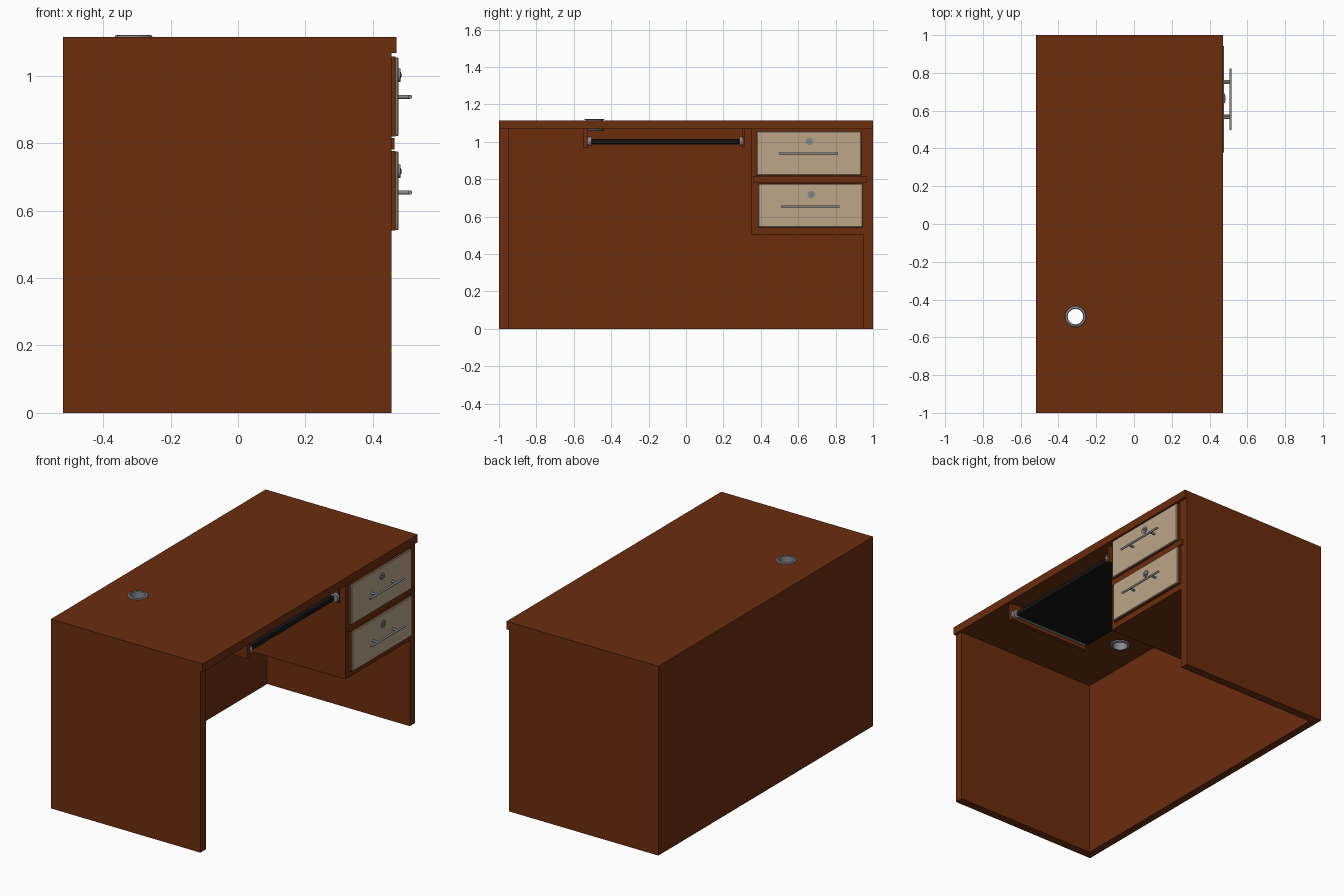
import bpy, bmesh, math
from mathutils import Matrix, Vector

if "Cube" in bpy.data.objects:
    bpy.data.objects.remove(bpy.data.objects["Cube"])


def material(name, rgb):
    m = bpy.data.materials.new(name)
    m.diffuse_color = (*rgb, 1)
    m.use_nodes = True
    m.node_tree.nodes["Principled BSDF"].inputs["Base Color"].default_value = m.diffuse_color
    return m


WOOD = material("red brown wood", (0.15, 0.026, 0.004))
BEIGE = material("beige drawer front", (0.50, 0.375, 0.25))
STEEL = material("grey steel", (0.24, 0.25, 0.27))
DARK = material("dark keyhole", (0.04, 0.04, 0.045))
BLACK = material("black tray", (0.008, 0.008, 0.009))


def finish(name, bm, mat, smooth=False):
    bmesh.ops.recalc_face_normals(bm, faces=bm.faces)
    me = bpy.data.meshes.new(name)
    bm.to_mesh(me)
    bm.free()
    me.materials.append(mat)
    ob = bpy.data.objects.new(name, me)
    bpy.context.collection.objects.link(ob)
    if smooth:
        bpy.ops.object.select_all(action='DESELECT')
        ob.select_set(True)
        bpy.context.view_layer.objects.active = ob
        bpy.ops.object.shade_smooth_by_angle(angle=math.radians(35))
    return ob


def box(name, x, y, z, mat, bevel=0):
    bm = bmesh.new()
    size = [b - a for a, b in (x, y, z)]
    mid = [(a + b) / 2 for a, b in (x, y, z)]
    bmesh.ops.create_cube(bm, size=1, matrix=Matrix.Translation(mid) @ Matrix.Diagonal((*size, 1)))
    if bevel:
        bmesh.ops.bevel(bm, geom=bm.edges[:], offset=bevel, segments=1, affect='EDGES')
    return finish(name, bm, mat)


def rod(name, start, end, radius, mat, sides=20):
    a, b = Vector(start), Vector(end)
    turn = (b - a).to_track_quat('Z', 'Y').to_matrix().to_4x4()
    bm = bmesh.new()
    bmesh.ops.create_cone(bm, cap_ends=True, segments=sides, radius1=radius, radius2=radius,
                          depth=(b - a).length, matrix=Matrix.Translation((a + b) / 2) @ turn)
    return finish(name, bm, mat, True)


def lathe_ring(name, profile, centre, mat, sides=40):
    # closed (radius, height) profile spun about z
    bm = bmesh.new()
    rings = [[bm.verts.new((centre[0] + r * math.cos(2 * math.pi * i / sides),
                            centre[1] + r * math.sin(2 * math.pi * i / sides), z))
              for r, z in profile] for i in range(sides)]
    n = len(profile)
    for i in range(sides):
        p, q = rings[i], rings[(i + 1) % sides]
        for j in range(n):
            k = (j + 1) % n
            bm.faces.new((p[j], q[j], q[k], p[k]))
    return finish(name, bm, mat, True)


# Desktop with cable hole
HOLE = (-0.31, -0.49)
top = box("desktop", (-0.52, 0.47), (-1, 1), (1.068, 1.115), WOOD)
cutter = rod("hole_cutter", (*HOLE, 1.0), (*HOLE, 1.2), 0.046, WOOD, 40)
cutter.hide_render = True
mod = top.modifiers.new("cable_hole", 'BOOLEAN')
mod.operation, mod.object, mod.solver = 'DIFFERENCE', cutter, 'EXACT'
bpy.ops.object.select_all(action='DESELECT')
top.select_set(True)
bpy.context.view_layer.objects.active = top
bpy.ops.object.modifier_apply(modifier=mod.name)
bpy.data.objects.remove(cutter)

# Cable grommet: flanges above and below the desktop
lathe_ring("cable_grommet", [(0.041, 1.058), (0.053, 1.060), (0.055, 1.067), (0.0455, 1.067),
                             (0.0455, 1.1155), (0.056, 1.1155), (0.054, 1.120), (0.044, 1.122),
                             (0.041, 1.119)], HOLE, STEEL)

# Side, back panels and drawer cabinet
box("left_side_panel", (-0.52, 0.455), (-1, -0.95), (0, 1.068), WOOD)
box("right_side_panel", (-0.52, 0.455), (0.95, 1), (0, 1.068), WOOD)
box("back_panel", (-0.52, -0.475), (-0.95, 0.95), (0, 1.068), WOOD)
box("drawer_cabinet", (-0.475, 0.455), (0.35, 0.95), (0.505, 1.068), WOOD)
box("drawer_divider", (0.455, 0.465), (0.36, 0.965), (0.782, 0.816), WOOD)

# Drawers: wood backing, beige front, bar handle and lock
for label, y0, y1, z0, z1, yh, zh, zl in (
        ("upper", 0.378, 0.935, 0.820, 1.057, 0.655, 0.938, 1.002),
        ("lower", 0.388, 0.943, 0.541, 0.777, 0.665, 0.654, 0.717)):
    box(label + "_drawer_backing", (0.44, 0.468), (y0 - 0.004, y1 + 0.004), (z0, z1), WOOD)
    box(label + "_drawer_front", (0.466, 0.477), (y0, y1), (z0 + 0.002, z1 - 0.002), BEIGE, 0.003)
    rod(label + "_handle_bar", (0.511, yh - 0.157, zh), (0.511, yh + 0.157, zh), 0.006, STEEL)
    for side, s in (("left", -1), ("right", 1)):
        rod(f"{label}_handle_post_{side}", (0.474, yh + s * 0.092, zh),
            (0.511, yh + s * 0.092, zh), 0.006, STEEL)
    rod(label + "_lock", (0.47, yh + 0.005, zl), (0.482, yh + 0.005, zl), 0.020, STEEL, 28)
    rod(label + "_lock_core", (0.48, yh + 0.005, zl), (0.484, yh + 0.005, zl), 0.010, STEEL)
    box(label + "_keyhole", (0.48, 0.4848), (yh + 0.0035, yh + 0.0065), (zl - 0.006, zl + 0.006), DARK)

# Keyboard tray hung below the desktop
box("keyboard_tray", (-0.09, 0.43), (-0.505, 0.285), (0.985, 1.014), BLACK, 0.005)
for label, wall, inner in (("left", (-0.55, -0.525), (-0.525, -0.505)),
                           ("right", (0.29 + 0.013, 0.312), (0.285, 0.303))):
    box(label + "_tray_bracket", (-0.09, 0.445), wall, (0.968, 1.068), WOOD)
    box(label + "_slide_rail", (-0.08, 0.42), inner, (0.99, 1.012), STEEL)
    rod(label + "_slide_roller", (0.425, inner[0], 1.002), (0.425, inner[1], 1.002), 0.025, STEEL, 24)
